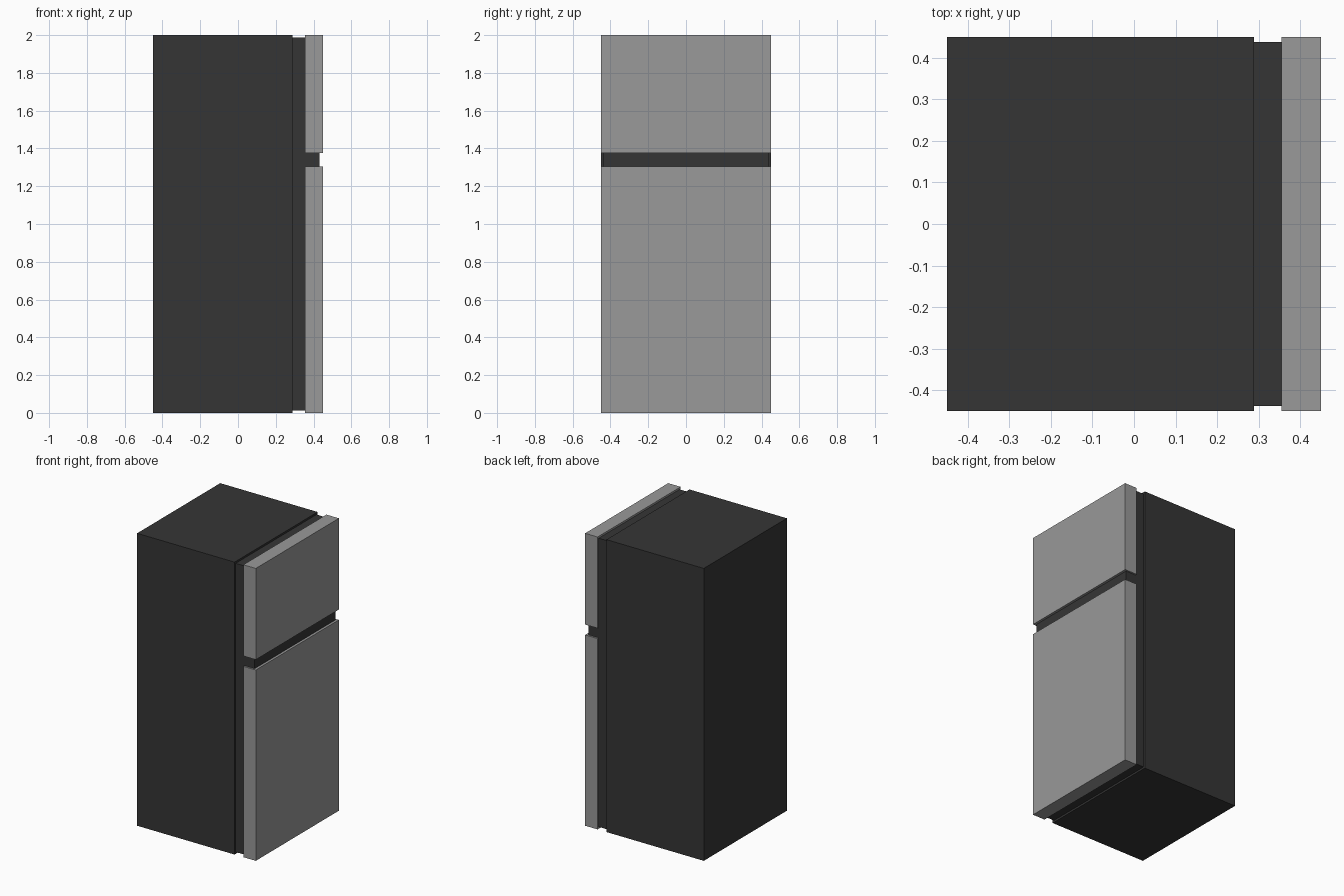
import bpy
import bmesh

if "Cube" in bpy.data.objects:
    bpy.data.objects.remove(bpy.data.objects["Cube"])


def material(name, r, g, b):
    m = bpy.data.materials.new(name)
    m.diffuse_color = (r, g, b, 1)
    m.use_nodes = True
    m.node_tree.nodes["Principled BSDF"].inputs["Base Color"].default_value = m.diffuse_color
    return m


def box(name, mat, x, y, z):
    """Axis-aligned box from (min, max) ranges."""
    mesh = bpy.data.meshes.new(name)
    bm = bmesh.new()
    bmesh.ops.create_cube(bm, size=1)
    for v in bm.verts:
        v.co = [r[0] if c < 0 else r[1] for c, r in zip(v.co, (x, y, z))]
    bm.to_mesh(mesh)
    bm.free()
    mesh.materials.append(mat)
    obj = bpy.data.objects.new(name, mesh)
    bpy.context.collection.objects.link(obj)
    return obj


charcoal = material("charcoal", 0.036, 0.036, 0.036)
grey = material("door grey", 0.319, 0.319, 0.319)

FULL = (-0.449, 0.449)
INSET = (-0.437, 0.437)

# Cabinet and the recessed seal behind the doors
box("cabinet", charcoal, (-0.449, 0.288), FULL, (0, 2))
box("door_seal", charcoal, (0.288, 0.355), INSET, (0.013, 1.987))

# Divider strip between the two doors
box("divider", charcoal, (0.355, 0.432), INSET, (1.305, 1.376))

# Doors
box("fridge_door", grey, (0.355, 0.449), FULL, (0, 1.305))
box("freezer_door", grey, (0.355, 0.449), FULL, (1.376, 2))
